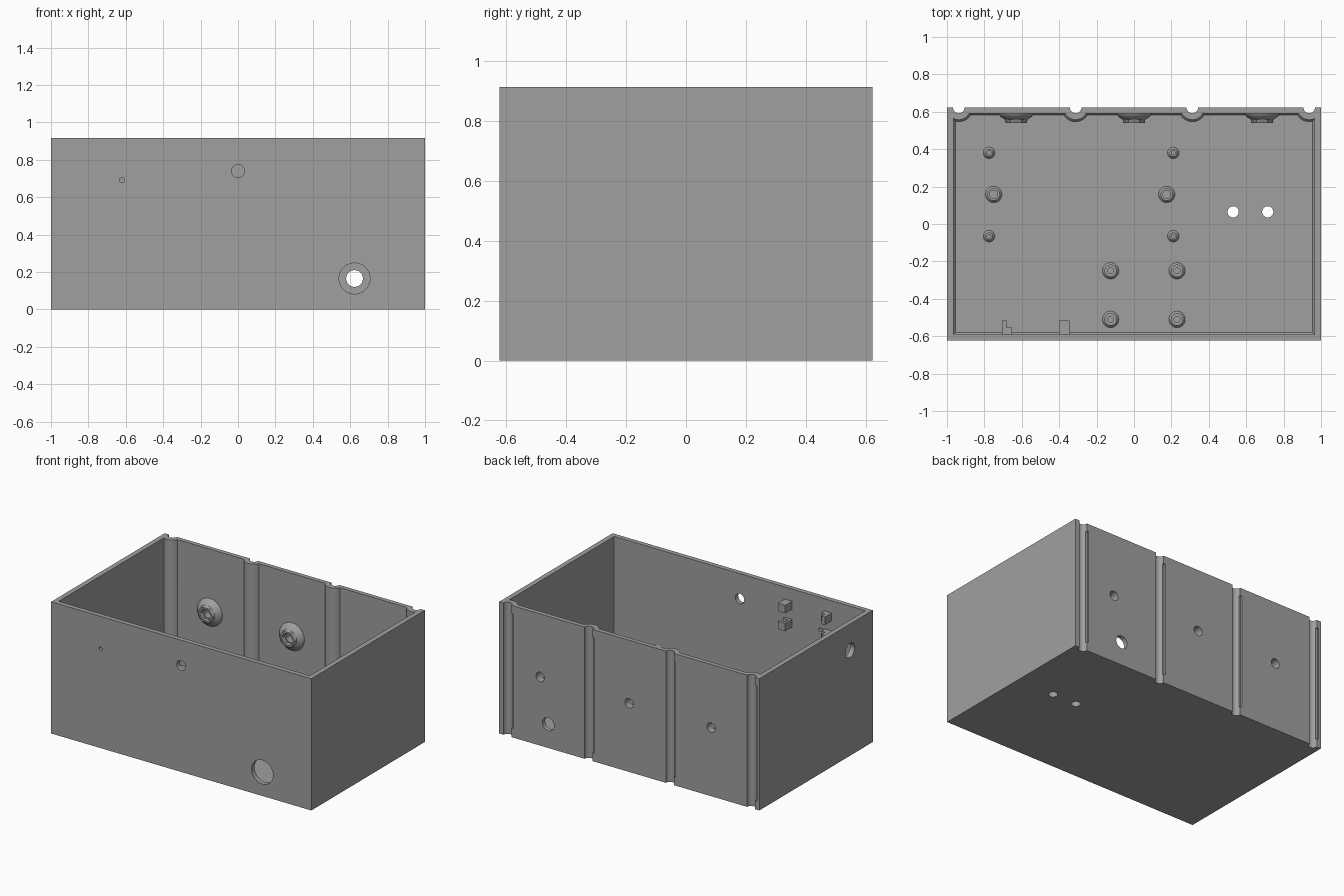
import bpy, bmesh, math
from mathutils import Vector

if "Cube" in bpy.data.objects:
    bpy.data.objects.remove(bpy.data.objects["Cube"])

grey = bpy.data.materials.new("mid grey")
grey.diffuse_color = (0.35, 0.35, 0.35, 1)
grey.use_nodes = True
grey.node_tree.nodes["Principled BSDF"].inputs["Base Color"].default_value = grey.diffuse_color


def loft(name, loops, cyclic=False):
    """Skin a stack of equal-length point loops; cap the ends or join them."""
    bm = bmesh.new()
    rings = [[bm.verts.new(p) for p in loop] for loop in loops]
    pairs = list(zip(rings, rings[1:]))
    if cyclic:
        pairs.append((rings[-1], rings[0]))
    else:
        bm.faces.new(rings[0][::-1])
        bm.faces.new(rings[-1])
    for a, b in pairs:
        n = len(a)
        for i in range(n):
            j = (i + 1) % n
            bm.faces.new((a[i], a[j], b[j], b[i]))
    bmesh.ops.recalc_face_normals(bm, faces=bm.faces)
    mesh = bpy.data.meshes.new(name)
    bm.to_mesh(mesh)
    bm.free()
    mesh.materials.append(grey)
    ob = bpy.data.objects.new(name, mesh)
    bpy.context.collection.objects.link(ob)
    return ob


def flat(points, z):
    return [(x, y, z) for x, y in points]


def prism(name, points, z0, z1):
    return loft(name, [flat(points, z0), flat(points, z1)])


def rect(x0, x1, y0, y1):
    return [(x0, y0), (x1, y0), (x1, y1), (x0, y1)]


def ring(r, t, centre, axis, hexagonal=False, n=24):
    """Circle or hexagon outline at distance t along an axis from the centre."""
    pts = []
    for i in range(n):
        a = 2 * math.pi * i / n
        s = r
        if hexagonal:
            s *= math.cos(math.pi / 6) / math.cos(a % (math.pi / 3) - math.pi / 6)
        u, v = s * math.cos(a), s * math.sin(a)
        local = {"x": (t, u, v), "y": (u, t, v), "z": (u, v, t)}[axis]
        pts.append(Vector(centre) + Vector(local))
    return pts


def cut(target, cutter):
    mod = target.modifiers.new("cut", "BOOLEAN")
    mod.operation = "DIFFERENCE"
    mod.solver = "EXACT"
    mod.object = cutter
    bpy.context.view_layer.objects.active = target
    bpy.ops.object.modifier_apply(modifier=mod.name)
    bpy.data.objects.remove(cutter)


def drill(target, centre, r, axis, depth=0.1):
    cut(target, loft("drill", [ring(r, t, centre, axis) for t in (-depth, depth)]))


W, D, H = 1.0, 0.623, 0.915
FLOOR = 0.035
CHANNELS = (0.937, 0.312, -0.312, -0.937)


def arc(cx, cy, r, a0, a1, n=16):
    return [(cx + r * math.cos(a0 + (a1 - a0) * i / n),
             cy + r * math.sin(a0 + (a1 - a0) * i / n)) for i in range(n + 1)]


def outer_outline():
    pts = [(-W, -D), (W, -D), (W, D)]
    for cx in CHANNELS:
        pts += arc(cx, D, 0.031, 0, -math.pi)
    return pts + [(-W, D)]


def inner_outline(inset):
    w, front, back = 0.965 - inset, -0.59 + inset, 0.592 - inset
    r, cy = 0.064 + inset, 0.621
    pts = [(-w, front), (w, front)]
    for cx in CHANNELS:
        a = math.asin((cy - back) / r)
        start, end = -a, a - math.pi
        if cx + r > w:
            start = -math.acos((w - cx) / r)
        if cx - r < -w:
            end = -math.acos((-w - cx) / r)
        pts += arc(cx, cy, r, start, end)
    return pts


# Open case with round channels down the back wall
case = prism("case", outer_outline(), 0, H)
cut(case, loft("cavity", [flat(inner_outline(0.01), FLOOR),
                          flat(inner_outline(0), FLOOR + 0.012),
                          flat(inner_outline(0), H + 0.1)]))

# Narrow slot beside each channel
for cx in CHANNELS:
    cut(case, prism("slot", rect(cx - 0.044, cx - 0.02, 0.612, 0.7), 0.06, 0.86))

# Holes in the front, left, back and floor
BOLT_X = (-0.63, 0.0, 0.685)
BOLT_Z = 0.477
drill(case, (0.623, -0.61, 0.165), 0.083, "y")
drill(case, (0, -0.61, 0.74), 0.035, "y")
drill(case, (-0.62, -0.61, 0.69), 0.013, "y")
drill(case, (-0.98, -0.372, 0.732), 0.05, "x")
drill(case, (0.623, 0.61, 0.165), 0.045, "y")
for x in BOLT_X:
    drill(case, (x, 0.61, BOLT_Z), 0.033, "y")
for x in (0.53, 0.715):
    drill(case, (x, 0.065, 0.02), 0.03, "z")

# Domed bosses with hexagonal nut pockets inside the back wall
for x in BOLT_X:
    steps = [(0.098, 0.602, False), (0.096, 0.59, False), (0.083, 0.573, False),
             (0.06, 0.558, False), (0.058, 0.54, True), (0.044, 0.54, True),
             (0.044, 0.572, True), (0.033, 0.572, False), (0.033, 0.602, False)]
    loft("nut_boss", [ring(r, y, (x, 0, BOLT_Z), "y", h) for r, y, h in steps], cyclic=True)


# Tapered screw posts on the floor
def post(x, y, base, top, hole, height):
    steps = [(base, -0.005), (base, 0.006), (top, 0.02), (top, height),
             (hole, height), (hole, 0.01)]
    loft("screw_post", [ring(r, FLOOR + z, (x, y, 0), "z") for r, z in steps])


for x in (-0.775, 0.21):
    for y in (0.38, -0.065):
        post(x, y, 0.031, 0.02, 0.01, 0.06)
for x in (-0.75, 0.175):
    post(x, 0.158, 0.044, 0.033, 0.021, 0.06)
for x in (-0.125, 0.23):
    for y in (-0.25, -0.51):
        post(x, y, 0.044, 0.033, 0.016, 0.06)

# Small board clips on the inside of the front wall
WALL = -0.595
for z0, z1, notch in ((0.775, 0.83, (0.7, 0.805)), (0.65, 0.705, (0.675, 0.8))):
    clip = prism("square_clip", rect(-0.402, -0.346, WALL, -0.515), z0, z1)
    cut(clip, prism("notch", rect(-0.388, -0.3, -0.57, -0.535), *notch))
    prism("corner_clip", [(-0.707, WALL), (-0.652, WALL), (-0.652, -0.553),
                          (-0.682, -0.553), (-0.682, -0.515), (-0.707, -0.515)], z0, z1)

# Smooth round surfaces, keep hard edges
for ob in bpy.context.scene.objects:
    ob.select_set(True)
bpy.context.view_layer.objects.active = case
bpy.ops.object.shade_smooth_by_angle(angle=math.radians(30))
